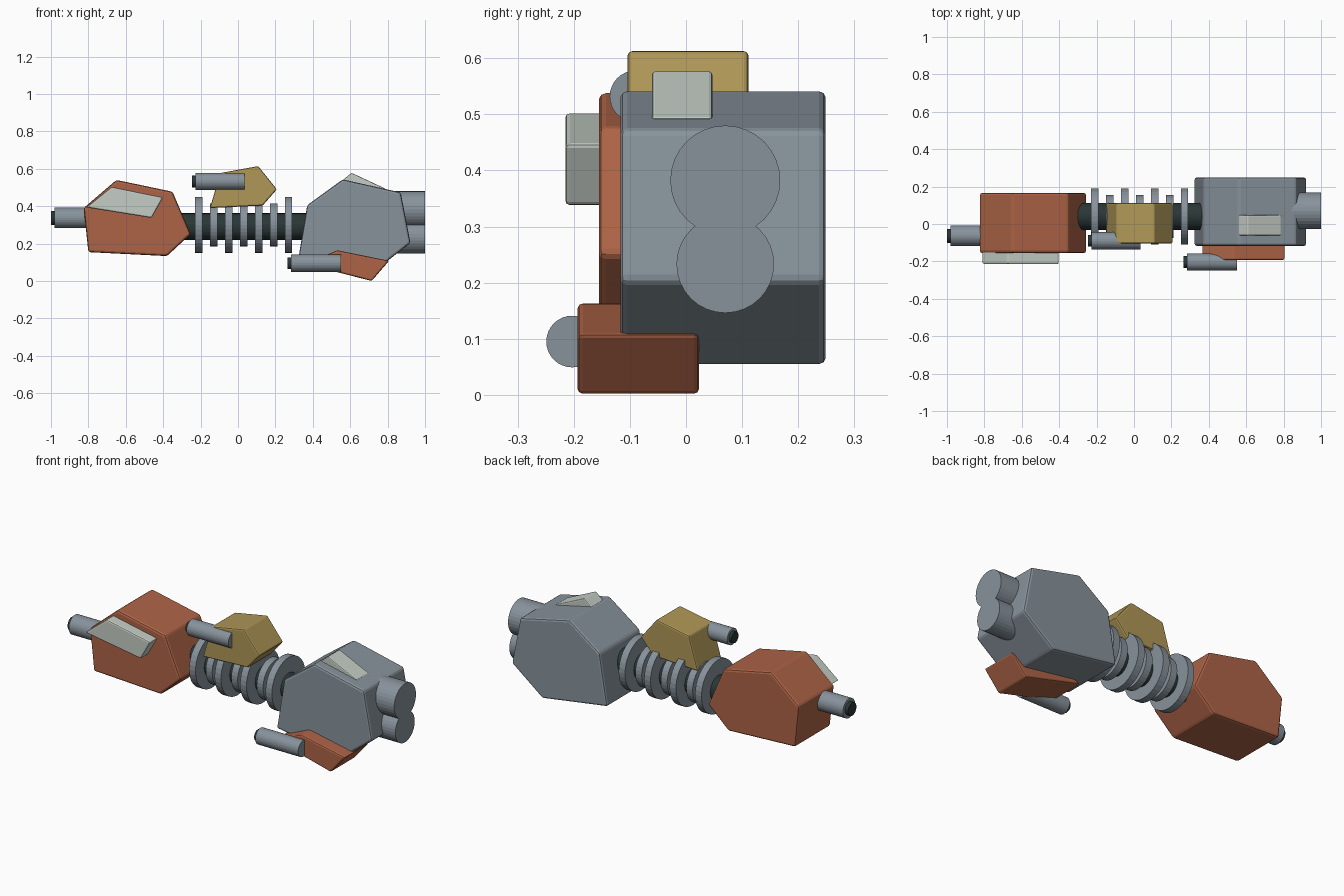
import bpy, bmesh, math
from mathutils import Matrix

if "Cube" in bpy.data.objects:
    bpy.data.objects.remove(bpy.data.objects["Cube"])


def material(name, rgb):
    m = bpy.data.materials.new(name)
    m.diffuse_color = (*rgb, 1)
    m.use_nodes = True
    m.node_tree.nodes["Principled BSDF"].inputs["Base Color"].default_value = m.diffuse_color
    return m


ORANGE = material("rust orange", (0.42, 0.127, 0.062))
GREY = material("steel grey", (0.245, 0.290, 0.330))
GOLD = material("ochre", (0.43, 0.31, 0.095))
PALE = material("pale grey", (0.56, 0.61, 0.56))
DARK = material("dark metal", (0.023, 0.037, 0.037))


def finish(bm, name, mat):
    bmesh.ops.recalc_face_normals(bm, faces=bm.faces)
    mesh = bpy.data.meshes.new(name)
    bm.to_mesh(mesh)
    bm.free()
    mesh.materials.append(mat)
    ob = bpy.data.objects.new(name, mesh)
    bpy.context.collection.objects.link(ob)
    return ob


def block(name, profile, y0, y1, mat, bevel=0.012):
    """Side profile (x, z) extruded across y, with softened edges."""
    bm = bmesh.new()
    near = [bm.verts.new((x, y0, z)) for x, z in profile]
    far = [bm.verts.new((x, y1, z)) for x, z in profile]
    bm.faces.new(near)
    bm.faces.new(far[::-1])
    n = len(profile)
    for i in range(n):
        j = (i + 1) % n
        bm.faces.new((near[i], far[i], far[j], near[j]))
    ob = finish(bm, name, mat)
    mod = ob.modifiers.new("soft edges", 'BEVEL')
    mod.width = bevel
    mod.segments = 2
    return ob


def rod(name, x0, x1, y, z, radius, mat, sides=32):
    """Cylinder lying along x."""
    bm = bmesh.new()
    place = Matrix.Translation(((x0 + x1) / 2, y, z)) @ Matrix.Rotation(math.pi / 2, 4, 'Y')
    bmesh.ops.create_cone(bm, cap_ends=True, segments=sides, radius1=radius,
                          radius2=radius, depth=x1 - x0, matrix=place)
    return finish(bm, name, mat)


def cannon(name, tip, x0, x1, y, z, radius):
    rod(name + "_barrel", x0, x1, y, z, radius, GREY)
    rod(name + "_muzzle", tip, x0 + 0.01, y, z, radius * 0.68, DARK)


# Forward hull and its side plate
block("forward_hull", [(-0.825, 0.39), (-0.65, 0.54), (-0.35, 0.477),
                       (-0.253, 0.25), (-0.38, 0.133), (-0.80, 0.154)],
      -0.155, 0.166, ORANGE)
block("side_plate", [(-0.812, 0.393), (-0.675, 0.503), (-0.40, 0.447), (-0.462, 0.337)],
      -0.215, -0.14, PALE, 0.008)

# Rear hull, roof fin and engines
block("rear_hull", [(0.37, 0.405), (0.56, 0.543), (0.87, 0.473), (0.922, 0.203),
                    (0.73, 0.053), (0.322, 0.115)],
      -0.117, 0.249, GREY)
block("roof_fin", [(0.555, 0.535), (0.607, 0.578), (0.79, 0.493), (0.72, 0.45)],
      -0.061, 0.047, PALE, 0.006)
rod("upper_engine", 0.78, 1.0, 0.07, 0.382, 0.098, GREY)
rod("lower_engine", 0.78, 1.0, 0.07, 0.233, 0.087, GREY)

# Spine with alternating large and small rings
rod("spine", -0.42, 0.46, 0.04, 0.29, 0.072, DARK)
for i in range(7):
    x = -0.21 + 0.08 * i
    rod("spine_ring", x - 0.02, x + 0.02, 0.04, 0.30,
        0.115 if i % 2 else 0.15, GREY, 36)

# Command pod above the spine
block("command_pod", [(-0.15, 0.39), (-0.095, 0.577), (0.108, 0.614),
                      (0.208, 0.49), (0.132, 0.403)],
      -0.104, 0.111, GOLD, 0.008)

# Lower pod beneath the rear hull
block("lower_pod", [(0.362, 0.09), (0.53, 0.164), (0.808, 0.108), (0.715, 0.0)],
      -0.193, 0.023, ORANGE, 0.009)

# Cannons
cannon("bow_cannon", -1.0, -0.98, -0.78, -0.063, 0.337, 0.055)
cannon("upper_cannon", -0.245, -0.228, 0.035, -0.09, 0.532, 0.046)
cannon("lower_cannon", 0.265, 0.283, 0.552, -0.203, 0.095, 0.046)
